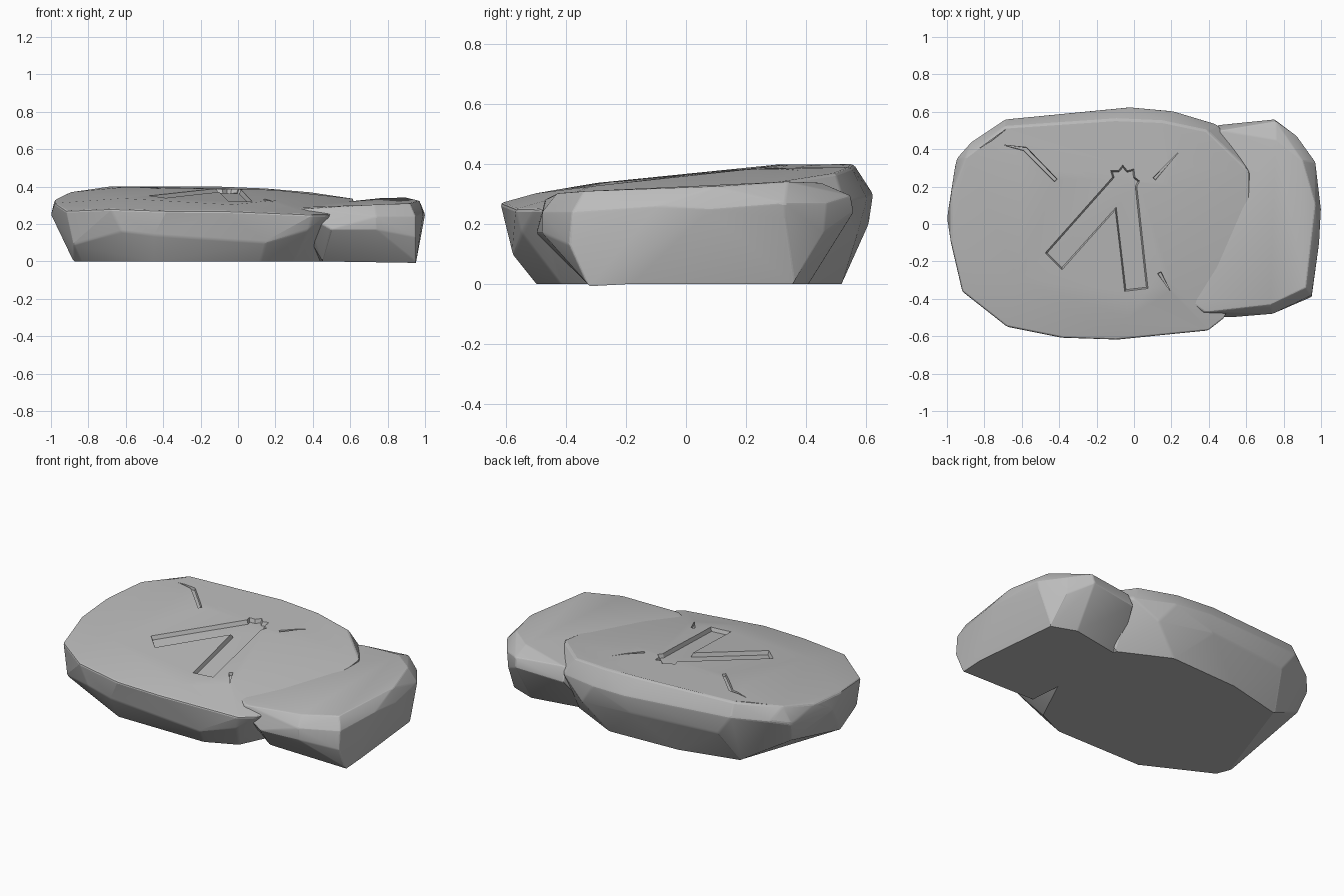
import bpy, bmesh
from math import radians
from mathutils import Vector
from mathutils.bvhtree import BVHTree

cube = bpy.data.objects.get("Cube")
if cube:
    bpy.data.objects.remove(cube)

stone_grey = bpy.data.materials.new("stone grey")
stone_grey.use_nodes = True
colour = (0.50, 0.50, 0.50, 1)
stone_grey.diffuse_color = colour
stone_grey.node_tree.nodes["Principled BSDF"].inputs["Base Color"].default_value = colour


def add_object(name, bm):
    bmesh.ops.recalc_face_normals(bm, faces=bm.faces)
    mesh = bpy.data.meshes.new(name)
    bm.to_mesh(mesh)
    bm.free()
    mesh.materials.append(stone_grey)
    ob = bpy.data.objects.new(name, mesh)
    bpy.context.collection.objects.link(ob)
    return ob


def chiselled_stone(name, corners):
    """Faceted boulder: hull of its corners with worn edges."""
    bm = bmesh.new()
    for c in corners:
        bm.verts.new(c)
    hull = bmesh.ops.convex_hull(bm, input=bm.verts)
    loose = [v for v in bm.verts if not v.link_faces]
    bmesh.ops.delete(bm, geom=loose, context='VERTS')
    bmesh.ops.dissolve_limit(bm, angle_limit=radians(3), verts=bm.verts, edges=bm.edges)
    worn = [e for e in bm.edges if e.calc_face_angle(0) > radians(14)
            and max(v.co.z for v in e.verts) > 0.01]
    bmesh.ops.bevel(bm, geom=worn, offset=0.01, segments=2, profile=0.5,
                    affect='EDGES', clamp_overlap=True)
    return add_object(name, bm)


# Large slab: foot, belly, rim and tilted top
main = chiselled_stone("main_stone", [
    (-.88, -.22, 0), (-.84, -.3, 0), (-.45, -.5, 0), (.12, -.5, 0), (.3, -.42, 0),
    (.5, 0, 0), (.45, .38, 0), (.15, .52, 0), (-.3, .5, 0), (-.66, .42, 0),
    (-.88, -.38, .09), (-.62, -.55, .16), (-.45, -.58, .14), (.15, -.58, .1),
    (.38, -.55, .17), (.3, .57, .16), (-.05, .61, .2), (-.6, .55, .2), (-.92, .3, .15),
    (-.92, -.36, .27), (-.68, -.55, .28), (-.38, -.61, .27), (-.1, -.62, .27),
    (.4, -.57, .25), (.49, -.5, .25),
    (-1, .03, .25), (-.98, -.1, .31), (-.98, .15, .33), (-.95, .35, .27), (-.87, .44, .3),
    (-.69, .56, .32), (-.02, .625, .3), (.2, .605, .29), (.45, .53, .27),
    (-.9, .36, .37), (-.69, .52, .4), (-.1, .56, .4), (.15, .55, .39), (.39, .5, .37),
    (.62, .28, .335), (.62, .05, .31), (.54, -.2, .29),
    (-.62, -.3, .337), (-.03, -.5, .303), (.2, -.3, .328), (-.6, .3, .398), (.2, .2, .382)])

# Smaller slab wedged under the right end
side = chiselled_stone("side_stone", [
    (.45, -.33, 0), (.95, -.33, 0), (.95, -.18, 0), (.9, .36, 0), (.75, .41, 0), (.4, .35, 0),
    (.5, -.5, .17), (.74, -.48, .17), (.95, -.39, .13), (.97, .1, .17),
    (.96, .33, .22), (.87, .46, .17), (.75, .56, .24), (.45, .53, .22),
    (.36, -.48, .25), (.74, -.48, .24), (.95, -.38, .24), (.99, -.1, .26), (1, .08, .25),
    (.97, .33, .27), (.87, .47, .27), (.46, .5, .3), (.76, .55, .295),
    (.28, -.4, .288), (.38, -.47, .283), (.73, -.43, .303), (.92, -.34, .31),
    (.97, .1, .325), (.9, .34, .342), (.76, .45, .338), (.62, .28, .318)])

# Carvings follow the slope of the slab's top
probe = bmesh.new()
probe.from_mesh(main.data)
surface = BVHTree.FromBMesh(probe)
probe.free()


def top_height(p):
    hit = surface.ray_cast(Vector((p[0], p[1], 2)), Vector((0, 0, -1)))[0]
    return hit.z if hit else 0.3


def offset_outline(points, distance):
    """Move a clockwise outline outward by a distance."""
    pts = [Vector(p) for p in points]
    result = []
    for i, p in enumerate(pts):
        a = (p - pts[i - 1]).normalized()
        b = (pts[(i + 1) % len(pts)] - p).normalized()
        n = Vector((-a.y, a.x)) + Vector((-b.y, b.x))
        result.append(p + n * (2 * distance / max(n.length_squared, 0.8)))
    return result


def carve(name, outline, depth, slope):
    bm = bmesh.new()
    rings = []
    for side_sign in (-1, 1):
        pts = offset_outline(outline, slope * side_sign)
        rings.append([bm.verts.new((p.x, p.y, top_height(q) + depth * side_sign))
                      for p, q in zip(pts, outline)])
    low, high = rings
    for i in range(len(low)):
        bm.faces.new((low[i - 1], low[i], high[i], high[i - 1]))
    bm.faces.new(low)
    bm.faces.new(high)
    bmesh.ops.triangulate(bm, faces=bm.faces)
    cutter = add_object(name, bm)
    cutter.hide_render = True
    cutter.hide_viewport = True
    cutter.display_type = 'WIRE'
    cut = main.modifiers.new(name, 'BOOLEAN')
    cut.operation = 'DIFFERENCE'
    cut.solver = 'EXACT'
    cut.object = cutter


# Bent two-armed mark with a chipped tip
carve("mark_cutter", [
    (-.475, -.155), (-.115, .25), (-.125, .285), (-.085, .285), (-.06, .315), (-.035, .285),
    (0, .295), (.005, .25), (.03, .23), (.015, .2), (.075, -.345), (-.05, -.36),
    (-.1, .075), (-.385, -.245)], 0.022, 0.008)

# Thin cracks
cracks = [
    [(-.7, .423), (-.575, .41), (-.41, .24), (-.425, .225), (-.59, .392)],
    [(.1, .247), (.24, .385), (.115, .235)],
    [(.125, -.265), (.145, -.255), (.195, -.36)],
    [(-.84, .395), (-.68, .51), (-.76, .445)],
]
for number, outline in enumerate(cracks, 1):
    carve("crack_cutter_%d" % number, outline, 0.015, 0.002)

# Soft worn edges, flat facets
for ob in (main, side):
    bpy.ops.object.select_all(action='DESELECT')
    ob.select_set(True)
    bpy.context.view_layer.objects.active = ob
    for modifier in list(ob.modifiers):
        bpy.ops.object.modifier_apply(modifier=modifier.name)
    bpy.ops.object.shade_smooth_by_angle(angle=radians(12))
